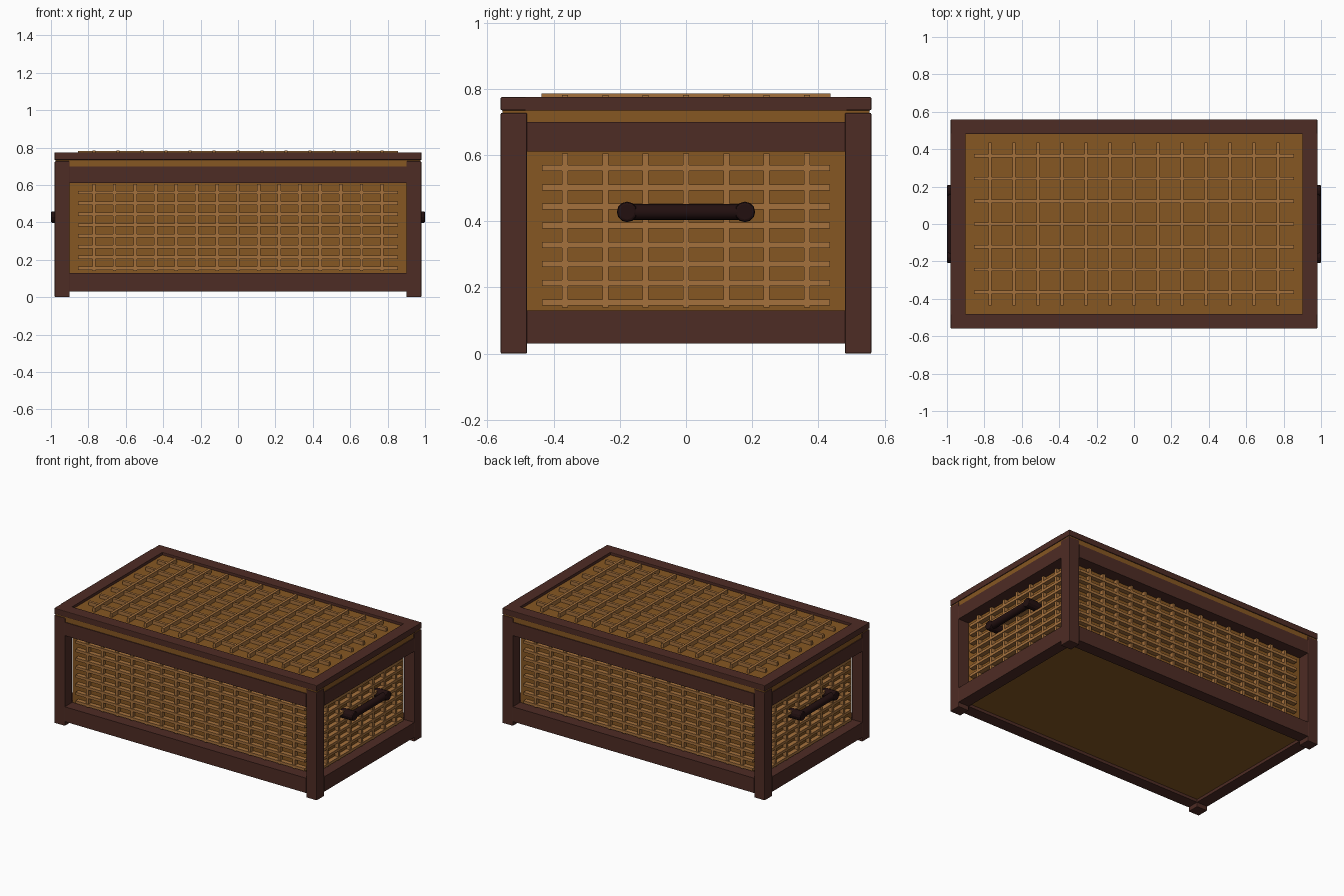
import bpy
from math import pi

cube = bpy.data.objects.get("Cube")
if cube:
    bpy.data.objects.remove(cube, do_unlink=True)


def material(name, rgb):
    m = bpy.data.materials.new(name)
    m.use_nodes = True
    m.diffuse_color = (*rgb, 1)
    m.node_tree.nodes["Principled BSDF"].inputs["Base Color"].default_value = (*rgb, 1)
    return m


WOOD = material("dark_wood", (0.076, 0.025, 0.018))
PANEL = material("woven_panel", (0.24, 0.095, 0.016))
CANE = material("light_cane", (0.376, 0.165, 0.046))
GRIP = material("black_leather", (0.016, 0.005, 0.005))


def box(name, low, high, mat, bevel=0):
    """Box between two opposite corners."""
    bpy.ops.mesh.primitive_cube_add(size=1, location=[(a + b) / 2 for a, b in zip(low, high)])
    ob = bpy.context.object
    ob.name = name
    ob.scale = [b - a for a, b in zip(low, high)]
    bpy.ops.object.transform_apply(location=False, rotation=False, scale=True)
    ob.data.materials.append(mat)
    if bevel:
        mod = ob.modifiers.new("soft_edges", "BEVEL")
        mod.width = bevel
        mod.segments = 2
    return ob


def rod(name, centre, radius, length, rotation, sides, mat):
    bpy.ops.mesh.primitive_cylinder_add(vertices=sides, radius=radius, depth=length,
                                        location=centre, rotation=rotation)
    ob = bpy.context.object
    ob.name = name
    ob.data.materials.append(mat)
    return ob


def spread(low, high, count):
    return [low + (high - low) * i / (count - 1) for i in range(count)]


X, Y, W = 0.98, 0.56, 0.08       # half length, half depth, frame width
IX, IY = X - W, Y - W            # inner half sizes
RAILS = {"bottom": (0.03, 0.13), "top": (0.61, 0.70)}
LID_LOW, LID_TOP = 0.735, 0.775

# Inner chest and lid panels
box("chest_body", (-IX, -IY, 0.05), (IX, IY, 0.705), PANEL)
box("lid_underlay", (-X + 0.005, -Y + 0.005, 0.70), (X - 0.005, Y - 0.005, LID_LOW + 0.003), PANEL)
box("lid_panel", (-IX, -IY, 0.72), (IX, IY, 0.757), PANEL)

# Corner posts
for sx in (-1, 1):
    for sy in (-1, 1):
        xs, ys = sorted((sx * IX, sx * X)), sorted((sy * IY, sy * Y))
        box("corner_post", (xs[0], ys[0], 0), (xs[1], ys[1], 0.727), WOOD, 0.004)

# Rails around the chest and the lid frame
for s in (-1, 1):
    xs, ys = sorted((s * IX, s * X)), sorted((s * IY, s * Y))
    for level, (z0, z1) in RAILS.items():
        box(level + "_long_rail", (-IX, ys[0], z0), (IX, ys[1], z1), WOOD)
        box(level + "_end_rail", (xs[0], -IY, z0), (xs[1], IY, z1), WOOD)
    box("lid_long_frame", (-X, ys[0], LID_LOW), (X, ys[1], LID_TOP), WOOD, 0.004)
    box("lid_end_frame", (xs[0], -IY - 0.005, LID_LOW), (xs[1], IY + 0.005, LID_TOP), WOOD)

# Cane lattice on the four walls
H = 0.009                        # half width of a cane strip
OVER, UNDER = 0.030, 0.026       # how far the strips stand out
for s in (-1, 1):
    for z in spread(0.155, 0.56, 8):
        ys = sorted((s * IY, s * (IY + OVER)))
        box("wall_cane_across", (-0.855, ys[0], z - H), (0.855, ys[1], z + H), CANE)
        xs = sorted((s * IX, s * (IX + OVER)))
        box("end_cane_across", (xs[0], -0.435, z - H), (xs[1], 0.435, z + H), CANE)
    for x in spread(-0.77, 0.77, 15):
        ys = sorted((s * IY, s * (IY + UNDER)))
        box("wall_cane_upright", (x - H, ys[0], 0.14), (x + H, ys[1], 0.605), CANE)
    for y in spread(-0.365, 0.365, 7):
        xs = sorted((s * IX, s * (IX + UNDER)))
        box("end_cane_upright", (xs[0], y - H, 0.14), (xs[1], y + H, 0.605), CANE)

# Cane lattice on the lid
for x in spread(-0.77, 0.77, 13):
    box("lid_cane_short", (x - H, -0.437, 0.75), (x + H, 0.437, 0.785), CANE)
for y in spread(-0.365, 0.365, 7):
    box("lid_cane_long", (-0.855, y - H, 0.75), (0.855, y + H, 0.781), CANE)

# Carrying handles at both ends
for s in (-1, 1):
    rod("handle_bar", (s * 0.975, 0, 0.428), 0.024, 0.38, (pi / 2, 0, 0), 16, GRIP)
    bpy.ops.object.shade_smooth_by_angle()
    for y in (-0.178, 0.178):
        mount = rod("handle_mount", (s * 0.95, y, 0.428), 0.031, 0.1, (0, pi / 2, 0), 12, GRIP)
        mod = mount.modifiers.new("soft_edges", "BEVEL")
        mod.width = 0.008
        mod.segments = 2
